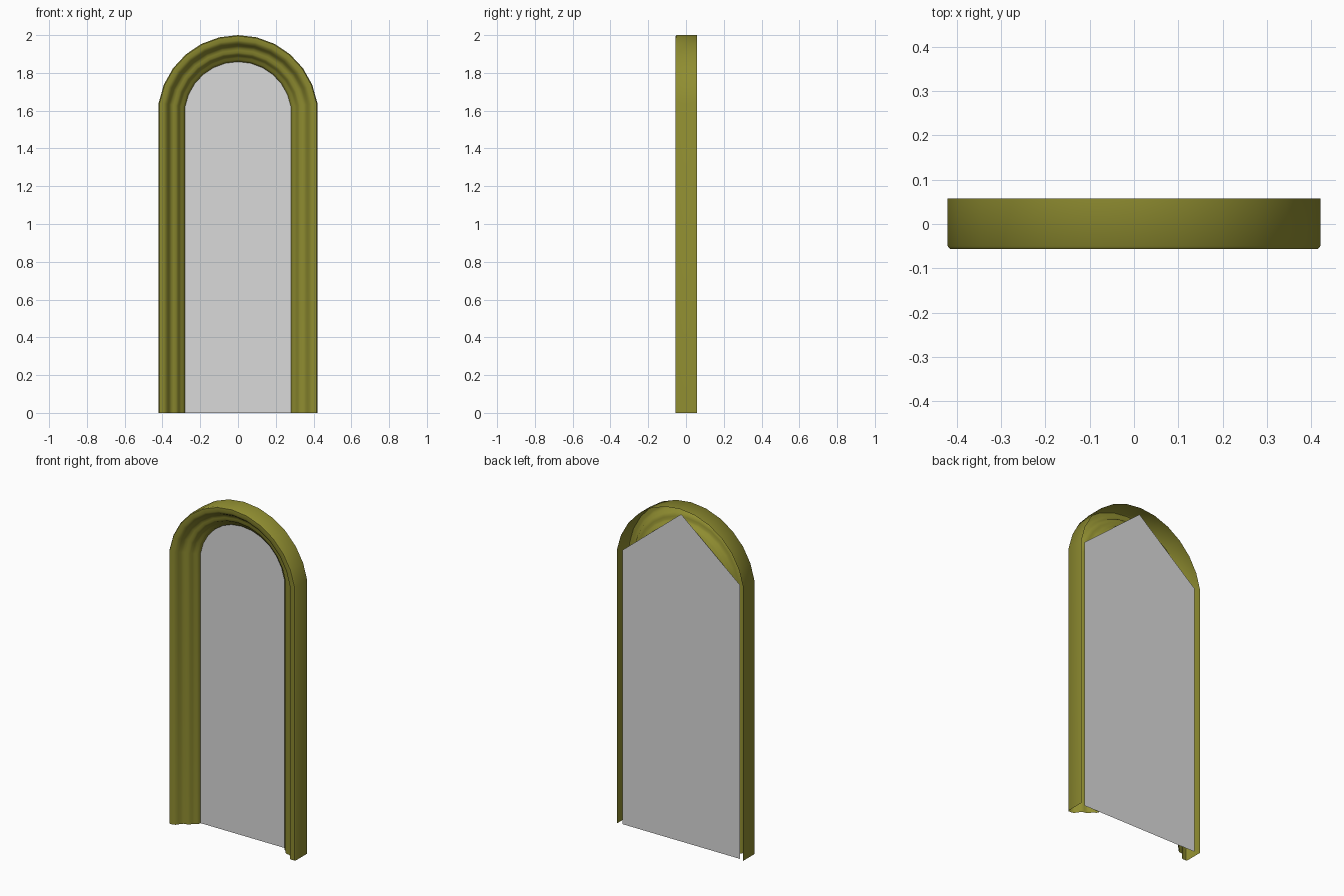
import bpy, bmesh
from math import radians, sin, cos

cube = bpy.data.objects.get("Cube")
if cube:
    bpy.data.objects.remove(cube)


def material(name, rgb):
    m = bpy.data.materials.new(name)
    m.use_nodes = True
    m.diffuse_color = (*rgb, 1)
    m.node_tree.nodes["Principled BSDF"].inputs["Base Color"].default_value = (*rgb, 1)
    return m


def make_object(name, bm, mat):
    mesh = bpy.data.meshes.new(name)
    bm.to_mesh(mesh)
    bm.free()
    mesh.materials.append(mat)
    obj = bpy.data.objects.new(name, mesh)
    bpy.context.collection.objects.link(obj)
    return obj


olive = material("olive paint", (0.275, 0.265, 0.03))
grey = material("light grey", (0.7, 0.7, 0.7))

RADIUS, CENTRE_Z, START, SEGMENTS = 0.425, 1.575, 9.0, 12

# Moulding profile: inset from the outer edge, and depth (open at the back)
profile = [(0, 0.057), (0, -0.05), (0.005, -0.056), (0.028, -0.056),
           (0.04, -0.05), (0.05, -0.037), (0.058, -0.023), (0.068, -0.014),
           (0.08, -0.011), (0.093, -0.009), (0.103, -0.002), (0.11, 0.011),
           (0.12, 0.021), (0.131, 0.026), (0.138, 0.034), (0.141, 0.045)]

# Arch stations: angle, and whether the station is a foot on the floor
arc = [radians(START + (180 - 2 * START) * i / SEGMENTS) for i in range(SEGMENTS + 1)]
stations = [(arc[0], True)] + [(a, False) for a in arc] + [(arc[-1], True)]

# Moulded frame swept up one leg, round the arch and down the other
bm = bmesh.new()
rings = []
for angle, foot in stations:
    ring = []
    for inset, y in profile:
        r = RADIUS - inset
        z = 0 if foot else CENTRE_Z + r * sin(angle)
        ring.append(bm.verts.new((r * cos(angle), y, z)))
    rings.append(ring)
for a, b in zip(rings, rings[1:]):
    for i in range(len(profile) - 1):
        bm.faces.new((a[i], a[i + 1], b[i + 1], b[i]))
bmesh.ops.recalc_face_normals(bm, faces=bm.faces)
# Outer side must face outward
bm.faces.ensure_lookup_table()
if bm.faces[0].normal.x < 0:
    bmesh.ops.reverse_faces(bm, faces=bm.faces)
frame = make_object("arched_frame", bm, olive)

# Flat pointed panel behind the opening
bm = bmesh.new()
outline = [(-0.39, 0), (0.39, 0), (0.39, 1.645), (0, 1.965), (-0.39, 1.645)]
bm.faces.new([bm.verts.new((x, 0.046, z)) for x, z in outline])
make_object("back_panel", bm, grey)

# Smooth the moulding
bpy.ops.object.select_all(action='DESELECT')
frame.select_set(True)
bpy.context.view_layer.objects.active = frame
bpy.ops.object.shade_smooth_by_angle(angle=radians(40))
